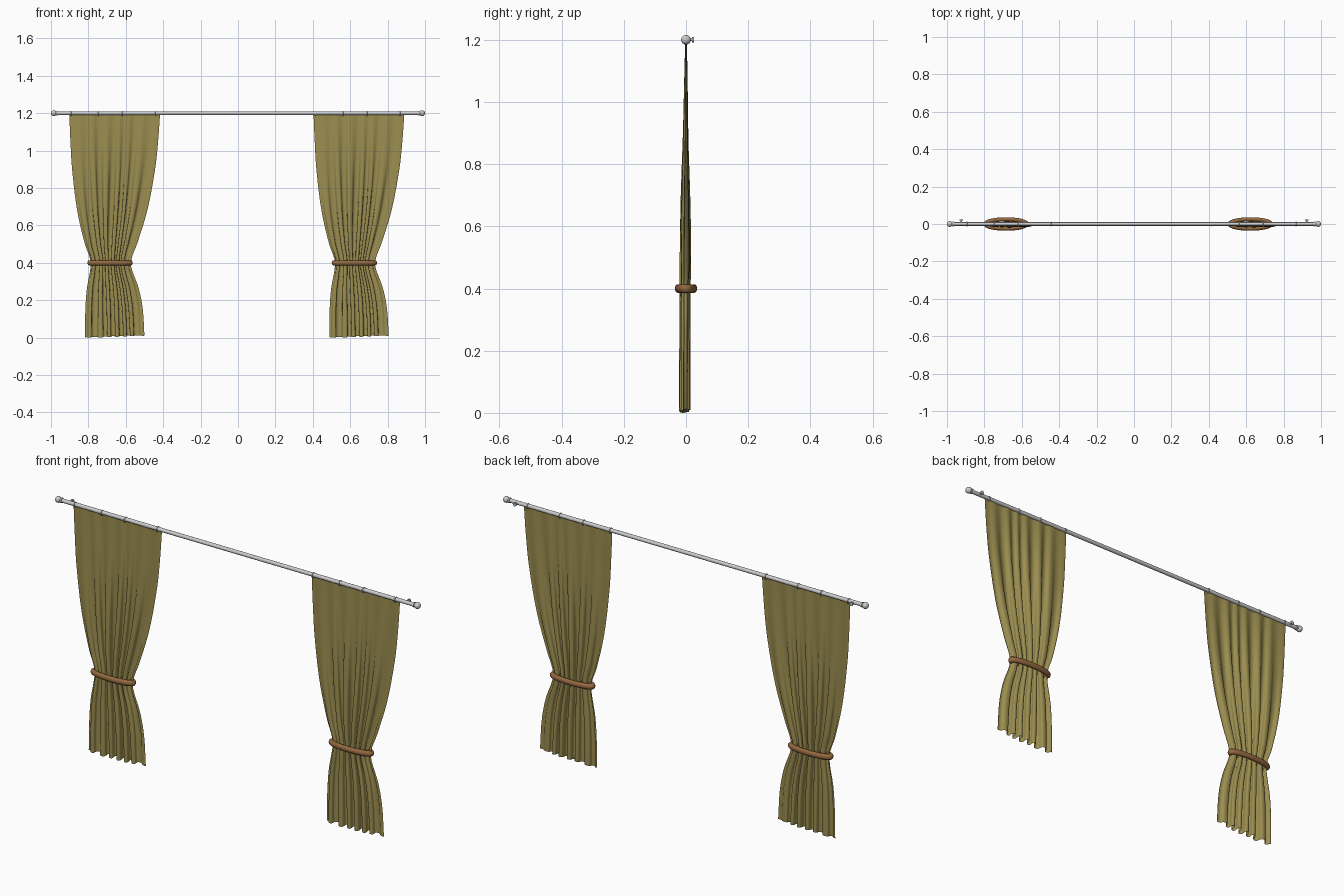
import bpy, bmesh, math
from mathutils import Vector

if "Cube" in bpy.data.objects:
    bpy.data.objects.remove(bpy.data.objects["Cube"])

ROD_Z = 1.2
SHIFT = 1.306          # right curtain is a shifted copy of the left one


def material(name, col):
    m = bpy.data.materials.new(name)
    m.diffuse_color = (*col, 1)
    m.use_nodes = True
    m.node_tree.nodes["Principled BSDF"].inputs["Base Color"].default_value = m.diffuse_color
    return m


CLOTH = material("olive_cloth", (0.33, 0.27, 0.08))
CORD = material("brown_cord", (0.30, 0.14, 0.05))


def finish(ob, name, mat=None):
    ob.name = name
    if mat:
        ob.data.materials.append(mat)
    bpy.ops.object.select_all(action='DESELECT')
    ob.select_set(True)
    bpy.context.view_layer.objects.active = ob
    bpy.ops.object.shade_smooth_by_angle(angle=math.radians(50))
    return ob


def cylinder(name, r, depth, loc, rot):
    bpy.ops.mesh.primitive_cylinder_add(vertices=24, radius=r, depth=depth, location=loc, rotation=rot)
    return finish(bpy.context.object, name)


# height, left edge, right edge, fold depth, sideways overlap
PROFILE = [
    (0.00, -0.818, -0.500, 0.019, 0.004),
    (0.15, -0.816, -0.510, 0.019, 0.005),
    (0.26, -0.808, -0.532, 0.018, 0.005),
    (0.37, -0.789, -0.571, 0.018, 0.005),
    (0.42, -0.791, -0.568, 0.018, 0.005),
    (0.50, -0.819, -0.538, 0.019, 0.005),
    (0.68, -0.860, -0.484, 0.016, 0.004),
    (0.90, -0.887, -0.443, 0.009, 0.002),
    (1.05, -0.896, -0.427, 0.006, 0.000),
    (1.192, -0.902, -0.417, 0.003, 0.000),
]


def sample(z):
    # smooth cubic interpolation through the profile rows
    P = PROFILE
    i = max(k for k in range(len(P) - 1) if P[k][0] <= z + 1e-9)

    def slope(k, c):
        a, b = P[max(k - 1, 0)], P[min(k + 1, len(P) - 1)]
        return (b[c] - a[c]) / (b[0] - a[0])
    h = P[i + 1][0] - P[i][0]
    t = (z - P[i][0]) / h
    return [(2*t**3 - 3*t*t + 1) * P[i][c] + (t**3 - 2*t*t + t) * h * slope(i, c)
            + (3*t*t - 2*t**3) * P[i + 1][c] + (t**3 - t*t) * h * slope(i + 1, c)
            for c in range(1, 5)]


def curtain(name, dx):
    bm = bmesh.new()
    NU, NV, folds = 180, 60, 7
    grid = []
    for j in range(NV + 1):
        z0 = PROFILE[-1][0] * j / NV
        left, right, depth, over = sample(z0)
        row = []
        for i in range(NU + 1):
            s = i / NU
            w = s + 0.022 * math.sin(9 * s + 1) + 0.012 * math.sin(17 * s + 2 * z0)
            ph = 2 * math.pi * folds * w
            edge = min(1, 0.25 + 3.2 * s, 0.25 + 3.2 * (1 - s))
            amp = depth * edge * (0.85 + 0.15 * math.sin(13 * s + 3 * z0))
            x = left + (right - left) * s - over * min(1, 8 * s, 8 * (1 - s)) * math.sin(2 * ph)
            y = amp * math.sin(ph) - 0.004 * (1 - z0 / 1.2)
            z = z0 + (1 - z0 / 1.192) * (0.012 * s + 0.002 * math.sin(ph))
            row.append(bm.verts.new((x + dx, y, max(z, 0))))
        grid.append(row)
    for a, b in zip(grid, grid[1:]):
        for i in range(NU):
            bm.faces.new((a[i], a[i + 1], b[i + 1], b[i]))
    me = bpy.data.meshes.new(name)
    bm.to_mesh(me)
    bm.free()
    for p in me.polygons:
        p.use_smooth = True
    me.materials.append(CLOTH)
    ob = bpy.data.objects.new(name, me)
    bpy.context.collection.objects.link(ob)


def tieback(name, cx):
    # flattened oval cord wrapped around the gathered cloth
    bm = bmesh.new()
    N, M = 64, 14
    loops = []
    for i in range(N):
        a = 2 * math.pi * i / N
        c = Vector((0.110 * math.cos(a), 0.025 * math.sin(a), 0))
        n = Vector((0.025 * math.cos(a), 0.110 * math.sin(a), 0)).normalized()
        loops.append([])
        for k in range(M):
            b = 2 * math.pi * k / M
            p = c + n * 0.011 * math.cos(b) + Vector((0, 0, 0.014 * math.sin(b)))
            loops[-1].append(bm.verts.new(p))
    for i in range(N):
        p, q = loops[i], loops[(i + 1) % N]
        for k in range(M):
            bm.faces.new((p[k], q[k], q[(k + 1) % M], p[(k + 1) % M]))
    me = bpy.data.meshes.new(name)
    bm.to_mesh(me)
    bm.free()
    ob = bpy.data.objects.new(name, me)
    ob.location = (cx, 0, 0.4)
    bpy.context.collection.objects.link(ob)
    finish(ob, name, CORD)


# rod with ball ends, collars and wall fixings
ALONG_X, ALONG_Y = (0, math.pi / 2, 0), (math.pi / 2, 0, 0)
cylinder("rod", 0.0095, 1.97, (0, 0, ROD_Z), ALONG_X)
for side, sx in (("left", -1), ("right", 1)):
    bpy.ops.mesh.primitive_uv_sphere_add(segments=24, ring_count=14, radius=0.0155,
                                         location=(sx * 0.9845, 0, ROD_Z))
    finish(bpy.context.object, side + "_ball_end")
    cylinder(side + "_collar", 0.0125, 0.008, (sx * 0.967, 0, ROD_Z), ALONG_X)
    cylinder(side + "_bracket_stem", 0.004, 0.024, (sx * 0.923, 0.012, ROD_Z), ALONG_Y)
    cylinder(side + "_bracket_plate", 0.009, 0.005, (sx * 0.923, 0.0225, ROD_Z), ALONG_Y)

# two curtains, each with tieback and hanging rings
for side, dx in (("left", 0), ("right", SHIFT)):
    curtain(side + "_curtain", dx)
    tieback(side + "_tieback", -0.684 + dx)
    for n, x in enumerate((-0.893, -0.745, -0.617, -0.440)):
        bpy.ops.mesh.primitive_torus_add(major_segments=24, minor_segments=8, major_radius=0.0115,
                                         minor_radius=0.0025, location=(x + dx, 0, ROD_Z - 0.002),
                                         rotation=ALONG_X)
        finish(bpy.context.object, f"{side}_ring_{n + 1}")
